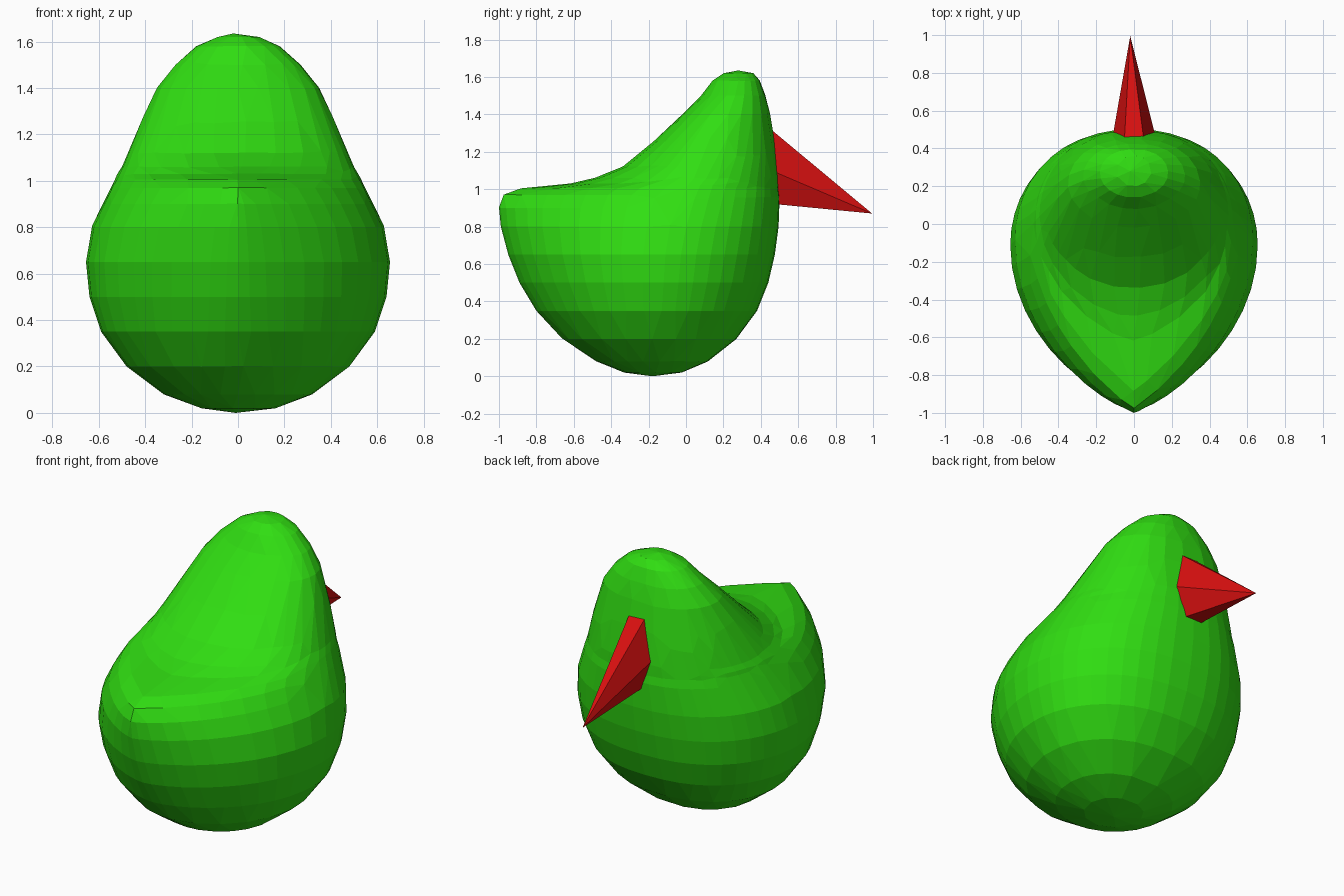
import bpy, bmesh, math


def material(name, rgb):
    m = bpy.data.materials.new(name)
    m.diffuse_color = (*rgb, 1)
    return m


def make_object(name, bm, mat):
    bmesh.ops.recalc_face_normals(bm, faces=bm.faces)
    mesh = bpy.data.meshes.new(name)
    bm.to_mesh(mesh)
    bm.free()
    mesh.materials.append(mat)
    obj = bpy.data.objects.new(name, mesh)
    bpy.context.collection.objects.link(obj)
    return obj


green = material("bright green", (0.03, 0.73, 0.006))
red = material("red", (0.68, 0.005, 0.005))

# Body: stacked egg rings (height, front y, back y, half width, widest y, front pointedness)
rings = [
    (0.02, -0.33, -0.02, 0.16, -0.17, 1.0),
    (0.08, -0.48, 0.12, 0.32, -0.16, 1.0),
    (0.20, -0.66, 0.27, 0.48, -0.14, 1.1),
    (0.35, -0.80, 0.38, 0.59, -0.13, 1.2),
    (0.50, -0.89, 0.44, 0.64, -0.12, 1.3),
    (0.65, -0.95, 0.475, 0.655, -0.11, 1.35),
    (0.80, -0.99, 0.495, 0.63, -0.08, 1.45),
    (0.90, -1.00, 0.50, 0.585, -0.05, 1.6),
    (0.97, -0.975, 0.50, 0.55, -0.02, 1.8),
    (1.005, -0.88, 0.495, 0.53, 0.0, 1.9),
    (1.03, -0.62, 0.495, 0.52, 0.02, 1.5),
    (1.06, -0.49, 0.495, 0.50, 0.04, 1.2),
    (1.12, -0.34, 0.49, 0.475, 0.08, 1.0),
    (1.25, -0.18, 0.475, 0.42, 0.14, 0.95),
    (1.40, -0.02, 0.45, 0.35, 0.21, 0.95),
    (1.50, 0.08, 0.425, 0.27, 0.25, 1.0),
    (1.58, 0.14, 0.395, 0.18, 0.27, 1.0),
    (1.62, 0.20, 0.36, 0.09, 0.28, 1.0),
]
N = 44
bm = bmesh.new()
loops = []
for z, front, back, w, c, point in rings:
    loop = []
    for i in range(N):
        a = 2 * math.pi * i / N
        s, k = math.sin(a), math.cos(a)
        power, reach = (0.85, back - c) if s > 0 else (point, c - front)
        x = math.copysign(w * abs(k) ** power, k)
        loop.append(bm.verts.new((x, c + reach * s, z)))
    loops.append(loop)
for lo, hi in zip(loops, loops[1:]):
    for i in range(N):
        j = (i + 1) % N
        bm.faces.new((lo[i], lo[j], hi[j], hi[i]))
for loop, tip in ((loops[0], (-0.01, -0.18, 0)), (loops[-1], (-0.02, 0.28, 1.635))):
    v = bm.verts.new(tip)
    for i in range(N):
        bm.faces.new((loop[i], loop[(i + 1) % N], v))
body = make_object("body", bm, green)

# Reduce the body to irregular flat facets
facets = body.modifiers.new("facets", 'DECIMATE')
facets.ratio = 0.6

# Spike: six-sided cone drooping from the back of the body
bm = bmesh.new()
tip = bm.verts.new((-0.02, 0.995, 0.87))
base = [bm.verts.new(p) for p in (
    (-0.05, 0.46, 1.315), (0.05, 0.46, 1.315), (0.11, 0.48, 1.09),
    (0.055, 0.48, 0.92), (-0.055, 0.48, 0.92), (-0.11, 0.48, 1.09))]
for i in range(6):
    bm.faces.new((base[i], base[(i + 1) % 6], tip))
bm.faces.new(base)
make_object("spike", bm, red)
